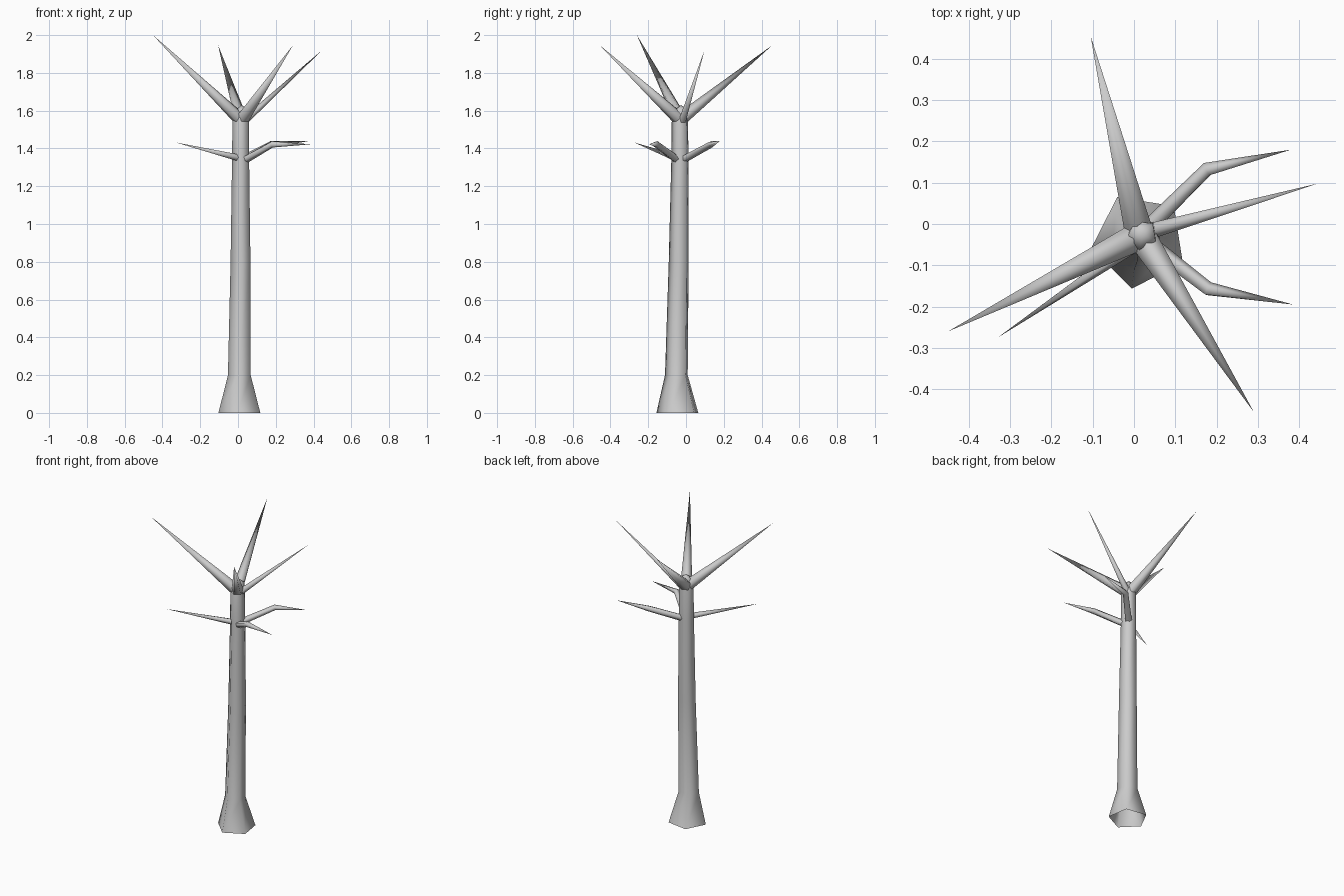
import bpy, bmesh, math
from mathutils import Vector

if "Cube" in bpy.data.objects:
    bpy.data.objects.remove(bpy.data.objects["Cube"])


def tube(name, path, radii, sides=5, start=0.0, close_top=False, level=False):
    """Sweep a polygon ring along a path; radius 0 makes a pointed tip."""
    bm = bmesh.new()
    pts = [Vector(p) for p in path]
    prev = None
    for i, (p, r) in enumerate(zip(pts, radii)):
        d = (pts[min(i + 1, len(pts) - 1)] - pts[max(i - 1, 0)]).normalized()
        if level:
            u, v = Vector((1, 0, 0)), Vector((0, 1, 0))
        else:
            u = Vector((0, 0, 1)).cross(d).normalized()
            v = d.cross(u)
        if r == 0:
            ring = [bm.verts.new(p)] * sides
        else:
            ring = []
            for k in range(sides):
                a = start + k * math.tau / sides
                ring.append(bm.verts.new(p + (u * math.cos(a) + v * math.sin(a)) * r))
        if prev:
            for k in range(sides):
                n = (k + 1) % sides
                quad = [prev[k], prev[n], ring[n], ring[k]]
                bm.faces.new(quad[:3] if r == 0 else quad)
        prev = ring
    bmesh.ops.recalc_face_normals(bm, faces=bm.faces)
    mesh = bpy.data.meshes.new(name)
    bm.to_mesh(mesh)
    bm.free()
    for f in mesh.polygons:
        f.use_smooth = True
    ob = bpy.data.objects.new(name, mesh)
    bpy.context.collection.objects.link(ob)
    return ob


# Five-sided trunk: flared foot, open underneath, blunt point on top
tube("trunk",
     [(0.013, -0.04, 0), (0.01, -0.048, 0.2), (0.016, -0.036, 0.8),
      (0.016, -0.03, 1.35), (0.016, -0.03, 1.54), (0.02, -0.025, 1.605), (0.02, -0.025, 1.63)],
     [0.118, 0.064, 0.056, 0.048, 0.046, 0.036, 0],
     start=math.radians(-27), level=True)

# Crown spikes: start, tip, base radius
crown = [
    ((0.0, -0.035, 1.565), (-0.45, -0.26, 2.0), 0.036),
    ((0.01, -0.012, 1.565), (-0.105, 0.455, 1.945), 0.036),
    ((0.028, -0.045, 1.565), (0.29, -0.455, 1.945), 0.036),
    ((0.03, -0.02, 1.54), (0.445, 0.098, 1.92), 0.021),
]
for i, (a, b, r) in enumerate(crown):
    tube(f"crown_branch_{i + 1}", [a, b], [r, 0], start=math.pi / 2)

# Lower side branches, two of them bent
tube("side_branch_straight", [(0.0, -0.05, 1.35), (-0.33, -0.275, 1.432)], [0.019, 0])
tube("side_branch_back", [(0.035, -0.01, 1.345), (0.178, 0.132, 1.422), (0.38, 0.18, 1.44)],
     [0.021, 0.018, 0])
tube("side_branch_front", [(0.045, -0.055, 1.345), (0.18, -0.158, 1.422), (0.385, -0.195, 1.422)],
     [0.021, 0.018, 0])
